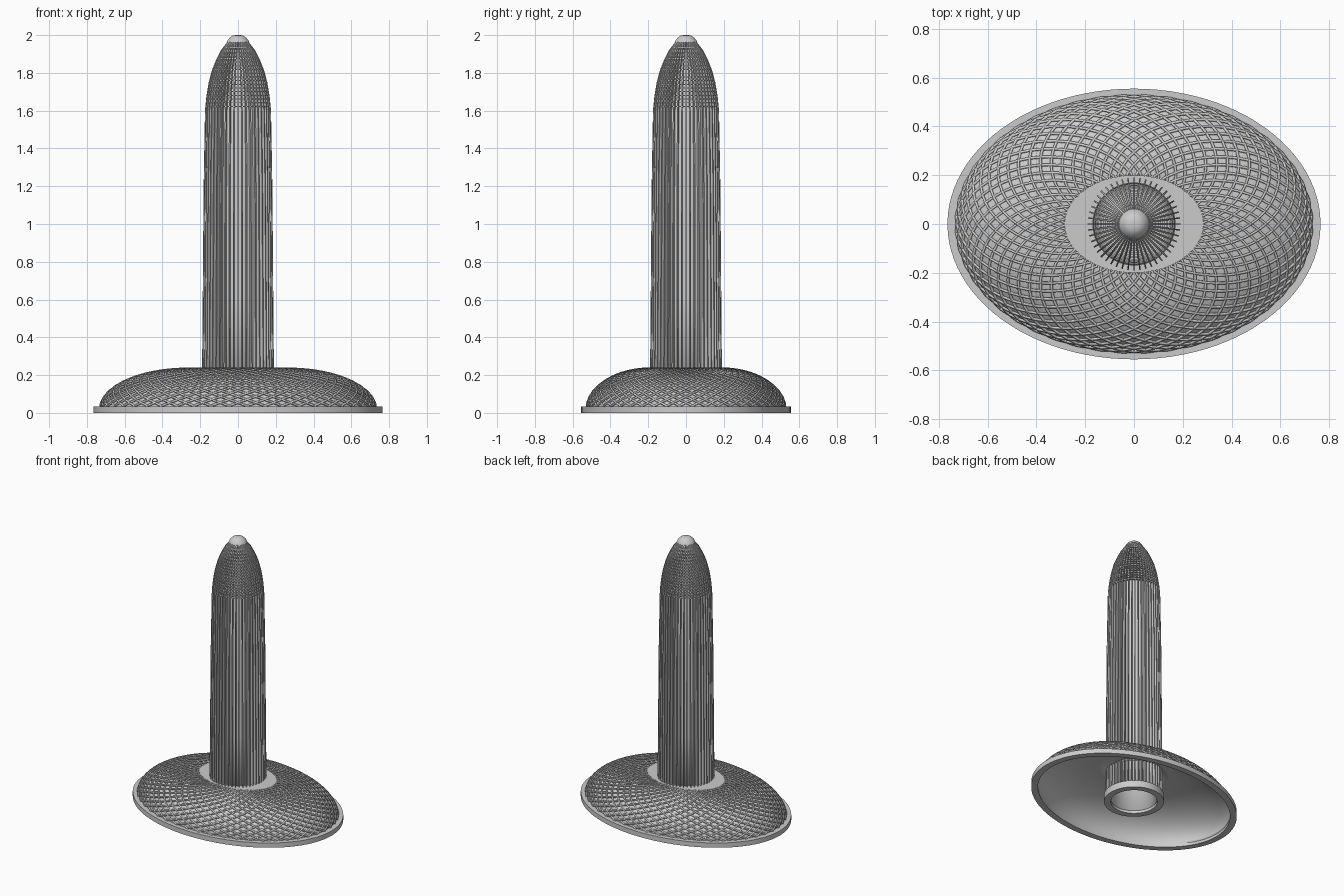
import bpy, bmesh
from math import sin, cos, pi, radians

if "Cube" in bpy.data.objects:
    bpy.data.objects.remove(bpy.data.objects["Cube"])

SEG = 96
N = 48

def finish(name, bm, angle=35):
    bmesh.ops.recalc_face_normals(bm, faces=bm.faces)
    me = bpy.data.meshes.new(name)
    bm.to_mesh(me)
    bm.free()
    ob = bpy.data.objects.new(name, me)
    bpy.context.collection.objects.link(ob)
    bpy.context.view_layer.objects.active = ob
    ob.select_set(True)
    bpy.ops.object.shade_smooth_by_angle(angle=radians(angle))
    ob.select_set(False)
    return ob

def loft(name, rings, closed=False, cap=False):
    """Loft elliptical rings given as (rx, ry, z)."""
    bm = bmesh.new()
    loops = [[bm.verts.new((a * cos(2 * pi * i / SEG), b * sin(2 * pi * i / SEG), z))
              for i in range(SEG)] for a, b, z in rings]
    pairs = list(zip(loops, loops[1:])) + ([(loops[-1], loops[0])] if closed else [])
    for p, q in pairs:
        for i in range(SEG):
            j = (i + 1) % SEG
            bm.faces.new((p[i], p[j], q[j], q[i]))
    if cap:
        bm.faces.new(loops[-1])
    return finish(name, bm)

def interp(pts, z):
    for (r0, z0), (r1, z1) in zip(pts, pts[1:]):
        if z <= z1:
            return r0 + (r1 - r0) * (z - z0) / (z1 - z0)
    return pts[-1][0]

def ribs(name, paths, depth):
    """Thin square bars following a list of paths."""
    cu = bpy.data.curves.new(name, 'CURVE')
    cu.dimensions = '3D'
    cu.bevel_depth = depth
    cu.bevel_resolution = 0
    cu.use_fill_caps = True
    for path in paths:
        sp = cu.splines.new('POLY')
        sp.points.add(len(path) - 1)
        for p, co in zip(sp.points, path):
            p.co = (*co, 1)
    ob = bpy.data.objects.new(name, cu)
    bpy.context.collection.objects.link(ob)
    bpy.context.view_layer.objects.active = ob
    ob.select_set(True)
    bpy.ops.object.convert(target='MESH')
    bpy.context.object.select_set(False)

# oval foot ring
loft("foot_ring", [(.765, .555, 0), (.765, .555, .035), (.72, .51, .035), (.72, .51, 0)], closed=True)

# domed canopy: quarter-oval section running into a flat collar
def canopy(t, off=0.0):
    a = t * pi / 2
    return (.27 + (.457 + off) * cos(a), .19 + (.333 + off) * cos(a), .02 + (.212 + off) * sin(a))

shell = loft("canopy_shell", [canopy(i / 20) for i in range(21)] + [(.16, .16, .233)])
sol = shell.modifiers.new("thickness", 'SOLIDIFY')
sol.thickness = .008
sol.offset = -1

# crossing spiral bars over the canopy
paths = []
for k in range(N):
    for s in (-1, 1):
        path = []
        for i in range(31):
            t = .04 + .94 * i / 30
            a, b, z = canopy(t, .003)
            ang = 2 * pi * (k + s * 10 * t) / N
            path.append((a * cos(ang), b * sin(ang), z))
        paths.append(path)
ribs("canopy_lattice", paths, .0065)

# flat collar around the tower
loft("canopy_collar", [(.285, .2, .23), (.285, .2, .238), (.16, .16, .238), (.16, .16, .23)], closed=True)

# tower profiles: outer edge of the fins (r, z)
OUT = [(.192, .02), (.187, .6), (.182, 1.2), (.175, 1.6), (.167, 1.68), (.155, 1.75),
       (.138, 1.815), (.116, 1.87), (.09, 1.92), (.056, 1.965)]
CORE = [(r - .022 if z > 1.5 else .163, z) for r, z in OUT]
CORE[3] = (.157, 1.6)

# smooth inner core, hollow and open below
core = loft("tower_core", [(r, r, z) for r, z in CORE])
sol = core.modifiers.new("thickness", 'SOLIDIFY')
sol.thickness = .012
sol.offset = -1

# ring at the tower's foot
loft("tower_foot", [(.2, .2, 0), (.2, .2, .05), (.155, .155, .05), (.155, .155, 0)], closed=True)

# vertical fins running up to the tip
bm = bmesh.new()
w = .003
for k in range(N):
    c, s = cos(2 * pi * k / N), sin(2 * pi * k / N)
    prev = None
    for (ro, z), (ri, _) in zip(OUT, CORE):
        ri -= .004
        q = [bm.verts.new((r * c - d * s, r * s + d * c, z))
             for r, d in ((ri, -w), (ro, -w), (ro, w), (ri, w))]
        if prev:
            for i in range(4):
                j = (i + 1) % 4
                bm.faces.new((prev[i], prev[j], q[j], q[i]))
        else:
            bm.faces.new(q)
        prev = q
    bm.faces.new(prev)
finish("tower_fins", bm)

# horizontal louvre rings around the tapering top
for i in range(18):
    z = 1.62 + .0195 * i
    r = interp(OUT, z) - .003
    ri = r - .024
    loft("louvre_ring", [(r, r, z), (r, r, z + .005), (ri, ri, z + .005), (ri, ri, z)], closed=True)

# rounded cap
loft("tower_cap", [(.035, .035, 1.955), (.06, .06, 1.963), (.056, .056, 1.972), (.042, .042, 1.988),
                   (.028, .028, 1.997), (.012, .012, 2.0)], cap=True)
